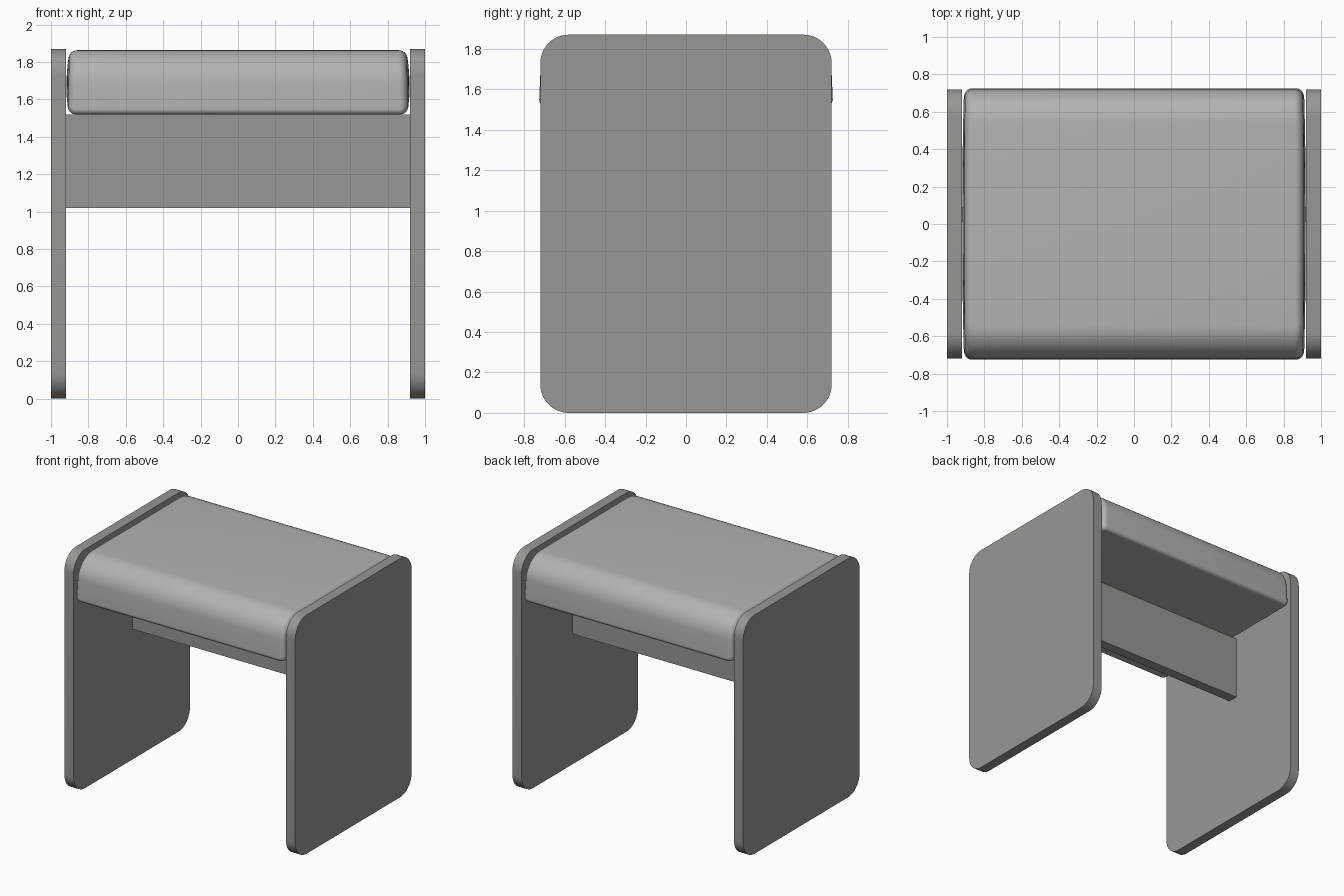
import bpy
import bmesh
from math import sin, cos, pi

cube = bpy.data.objects.get("Cube")
if cube:
    bpy.data.objects.remove(cube, do_unlink=True)


def make_material(name, color):
    mat = bpy.data.materials.new(name)
    mat.use_nodes = True
    mat.diffuse_color = color
    mat.node_tree.nodes["Principled BSDF"].inputs["Base Color"].default_value = color
    return mat


BOARD = make_material("warm_grey_board", (0.32, 0.31, 0.295, 1))
FABRIC = make_material("grey_upholstery", (0.45, 0.45, 0.45, 1))


def rounded_profile(half, z0, z1, r_bottom, r_top, steps=12):
    """Rounded rectangle in the YZ plane, counter-clockwise."""
    corners = [(1, z0 + r_bottom, r_bottom, -pi / 2), (1, z1 - r_top, r_top, 0),
               (-1, z1 - r_top, r_top, pi / 2), (-1, z0 + r_bottom, r_bottom, pi)]
    points = []
    for side, zc, r, start in corners:
        for i in range(steps + 1):
            a = start + pi / 2 * i / steps
            points.append((side * (half - r) + r * cos(a), zc + r * sin(a)))
    return points


def loft(name, loops, material):
    """Skin a list of closed loops and cap both ends."""
    bm = bmesh.new()
    rings = [[bm.verts.new(p) for p in loop] for loop in loops]
    n = len(rings[0])
    for a, b in zip(rings, rings[1:]):
        for i in range(n):
            j = (i + 1) % n
            bm.faces.new((a[i], a[j], b[j], b[i]))
    bm.faces.new(rings[0])
    bm.faces.new(rings[-1])
    bmesh.ops.recalc_face_normals(bm, faces=bm.faces)
    mesh = bpy.data.meshes.new(name)
    bm.to_mesh(mesh)
    bm.free()
    mesh.materials.append(material)
    obj = bpy.data.objects.new(name, mesh)
    bpy.context.collection.objects.link(obj)
    bpy.ops.object.select_all(action='DESELECT')
    obj.select_set(True)
    bpy.context.view_layer.objects.active = obj
    bpy.ops.object.shade_smooth_by_angle()


# Side panels: rounded slabs that act as legs
HALF_Y, HEIGHT, INNER_X = 0.72, 1.87, 0.92
panel = rounded_profile(HALF_Y, 0, HEIGHT, 0.14, 0.14)
for name, side in (("left_side_panel", 1), ("right_side_panel", -1)):
    loft(name, [[(side * x, y, z) for y, z in panel] for x in (INNER_X, 1.0)], BOARD)

# Stretcher board under the seat, between the panels
bpy.ops.mesh.primitive_cube_add(size=1, location=(0, 0.05, 1.27))
stretcher = bpy.context.object
stretcher.name = "stretcher_board"
stretcher.scale = (2 * INNER_X, 0.08, 0.5)
stretcher.data.materials.append(BOARD)

# Seat cushion: rounded section with softly rolled, slightly domed ends
Z0, Z1, ROLL = 1.52, 1.863, 0.045
section = rounded_profile(0.727, Z0, Z1, 0.03, 0.17)
mid_z, half_z = (Z0 + Z1) / 2, (Z1 - Z0) / 2


def cushion_loop(x, inset, shrink):
    loop = []
    for y, z in section:
        y *= shrink * (1 - inset / HALF_Y)
        z = mid_z + (z - mid_z) * shrink * (1 - inset / half_z)
        rise = (z - Z0) / (Z1 - Z0)
        taper = 1 - 0.012 * rise - 0.014 * (y / HALF_Y) ** 2
        loop.append((x * taper, y * (1 - 0.02 * rise), z))
    return loop


# The roll starts at the full section and closes inward toward each end
END_X = 0.923
end = []
for i in range(9):
    a = pi / 2 * i / 8
    end.append((END_X - ROLL * (1 - sin(a)), ROLL * (1 - cos(a)), 1.0))
end += [(END_X, ROLL, s) for s in (0.75, 0.5, 0.25)]
stations = [(-x, inset, s) for x, inset, s in reversed(end)] + end
loft("seat_cushion", [cushion_loop(*st) for st in stations], FABRIC)
